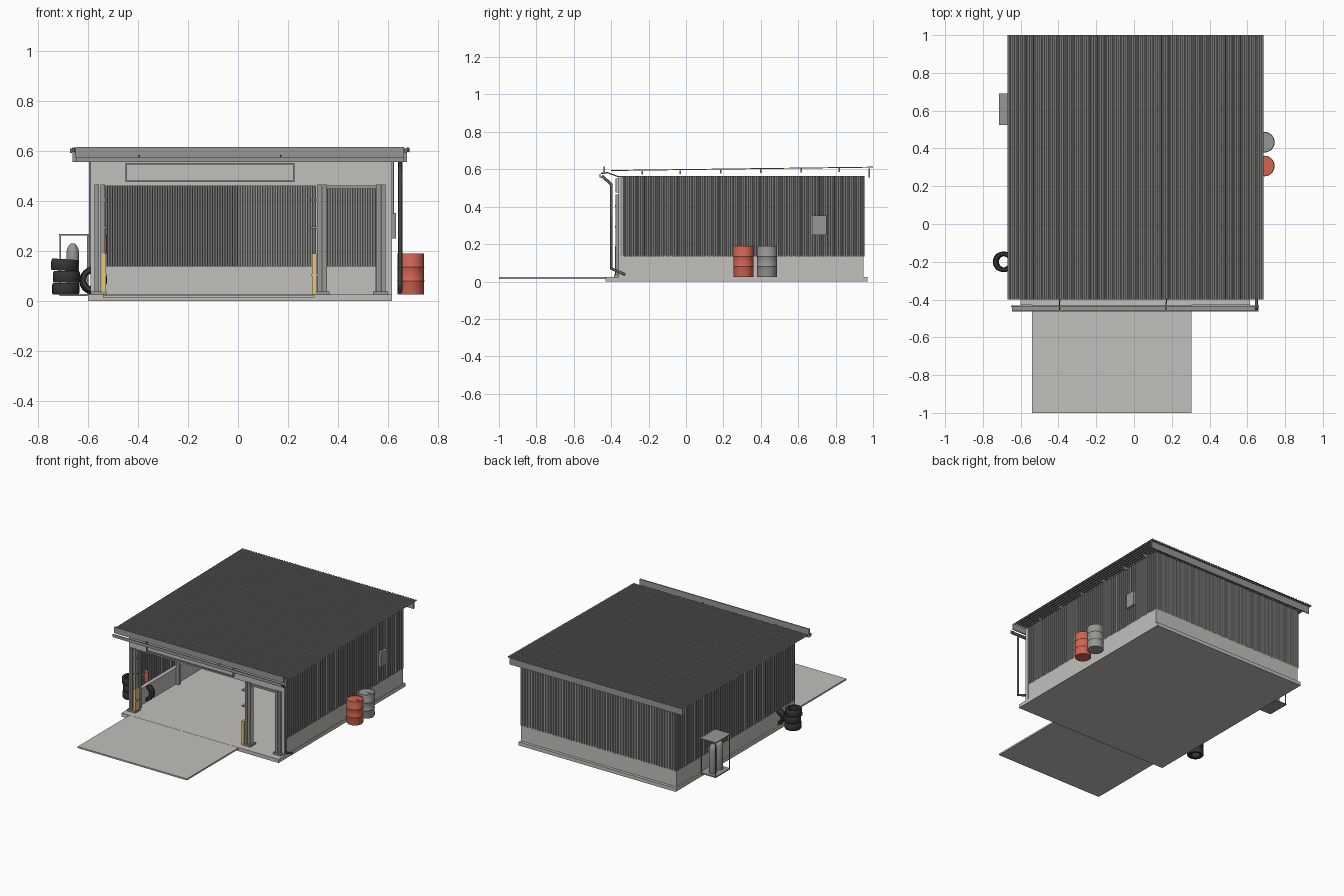
import bpy, bmesh, math
from mathutils import Vector, Matrix

cube = bpy.data.objects.get("Cube")
if cube:
    bpy.data.objects.remove(cube, do_unlink=True)


def mat(name, r, g, b):
    m = bpy.data.materials.new(name)
    m.use_nodes = True
    m.diffuse_color = (r, g, b, 1)
    m.node_tree.nodes["Principled BSDF"].inputs["Base Color"].default_value = (r, g, b, 1)
    return m


concrete = mat("concrete", 0.54, 0.53, 0.5)
cladding = mat("corrugated sheet metal", 0.3, 0.3, 0.295)
steel = mat("grey steel", 0.31, 0.31, 0.305)
dark = mat("dark steel", 0.13, 0.13, 0.13)
rubber = mat("black rubber", 0.036, 0.036, 0.037)
red = mat("red paint", 0.65, 0.13, 0.085)
yellow = mat("yellow paint", 0.78, 0.58, 0.2)


def finish(bm, name, material, smooth=False):
    me = bpy.data.meshes.new(name)
    bmesh.ops.recalc_face_normals(bm, faces=bm.faces[:])
    bm.to_mesh(me)
    bm.free()
    ob = bpy.data.objects.new(name, me)
    bpy.context.collection.objects.link(ob)
    me.materials.append(material)
    if smooth:
        bpy.ops.object.select_all(action='DESELECT')
        ob.select_set(True)
        bpy.context.view_layer.objects.active = ob
        bpy.ops.object.shade_smooth_by_angle(angle=math.radians(35))
    return ob


def box(name, xs, ys, zs, material):
    bm = bmesh.new()
    size = [b - a for a, b in (xs, ys, zs)]
    mid = [(a + b) / 2 for a, b in (xs, ys, zs)]
    bmesh.ops.create_cube(bm, size=1, matrix=Matrix.Translation(mid) @ Matrix.Diagonal((*size, 1)))
    return finish(bm, name, material)


def lathe(name, profile, loc, material, closed=False, steps=28, turn=(0, 0, 0)):
    bm = bmesh.new()
    rings = [[bm.verts.new((r * math.cos(math.tau * i / steps), r * math.sin(math.tau * i / steps), z))
              for i in range(steps)] for r, z in profile]
    pairs = list(zip(rings, rings[1:]))
    if closed:
        pairs.append((rings[-1], rings[0]))
    else:
        bm.faces.new(rings[0])
        bm.faces.new(rings[-1])
    for a, b in pairs:
        for i in range(steps):
            j = (i + 1) % steps
            bm.faces.new((a[i], a[j], b[j], b[i]))
    ob = finish(bm, name, material, True)
    ob.location = loc
    ob.rotation_euler = turn


def pipe(name, points, radius, material):
    cu = bpy.data.curves.new(name, 'CURVE')
    cu.dimensions = '3D'
    cu.bevel_depth = radius
    cu.bevel_resolution = 2
    cu.use_fill_caps = True
    sp = cu.splines.new('POLY')
    sp.points.add(len(points) - 1)
    for p, co in zip(sp.points, points):
        p.co = (*co, 1)
    cu.materials.append(material)
    ob = bpy.data.objects.new(name, cu)
    bpy.context.collection.objects.link(ob)


def sheet(name, start, along, across, out, depth):
    """Trapezoid corrugated sheet running 'along', ribs parallel to 'across'."""
    start, along, across, out = map(Vector, (start, along, across, out))
    count = round(along.length / 0.02)
    bm = bmesh.new()
    pts = []
    for i in range(count):
        for t, d in ((0, 0), (0.35, 0), (0.5, 1), (0.85, 1)):
            pts.append(start + along * ((i + t) / count) + out * depth * d)
    pts.append(start + along)
    cols = [(bm.verts.new(p), bm.verts.new(p + across)) for p in pts]
    for a, b in zip(cols, cols[1:]):
        bm.faces.new((a[0], b[0], b[1], a[1]))
    finish(bm, name, cladding)


# Floor slab and driveway
box("floor_slab", (-0.6, 0.615), (-0.43, 0.97), (0, 0.025), concrete)
box("driveway", (-0.54, 0.305), (-1, -0.43), (0.013, 0.024), concrete)

# Low concrete walls
box("low_wall_right", (-0.59, -0.565), (-0.35, 0.95), (0.025, 0.14), concrete)
box("low_wall_left", (0.585, 0.61), (-0.35, 0.95), (0.025, 0.14), concrete)
box("low_wall_back", (-0.565, 0.585), (0.925, 0.95), (0.025, 0.14), concrete)

# Corrugated cladding
sheet("cladding_right", (-0.589, -0.36, 0.135), (0, 1.315, 0), (0, 0, 0.43), (-1, 0, 0), 0.006)
sheet("cladding_left", (0.609, -0.36, 0.135), (0, 1.315, 0), (0, 0, 0.43), (1, 0, 0), 0.006)
sheet("cladding_back", (-0.59, 0.949, 0.135), (1.2, 0, 0), (0, 0, 0.43), (0, 1, 0), 0.006)

# Front wall with two openings
for name, xs, zs in (("front_lintel", (-0.59, 0.615), (0.46, 0.56)),
                     ("front_corner_right", (-0.59, -0.535), (0.025, 0.46)),
                     ("front_pier", (0.31, 0.355), (0.025, 0.46)),
                     ("front_corner_left", (0.55, 0.615), (0.025, 0.46))):
    box(name, xs, (-0.362, -0.34), zs, concrete)

# Steel columns and frames around the openings
for x in (-0.565, -0.54, 0.325, 0.346, 0.56, 0.58):
    box("front_column", (x - 0.009, x + 0.009), (-0.376, -0.335), (0.025, 0.465), steel)
for a, b in ((-0.59, -0.525), (0.31, 0.365), (0.54, 0.6)):
    box("column_base", (a, b), (-0.385, -0.325), (0.025, 0.038), steel)
box("door_header", (0.345, 0.56), (-0.37, -0.335), (0.448, 0.462), steel)
for x in (-0.535, 0.305):
    box("corner_guard", (x - 0.01, x + 0.008), (-0.38, -0.332), (0.025, 0.19), yellow)
    for z in (0.1, 0.29, 0.4):
        box("guide_bracket", (x - 0.012, x + 0.012), (-0.379, -0.333), (z, z + 0.008), steel)

# Blank fascia panel with a raised frame
box("panel", (-0.45, 0.225), (-0.368, -0.362), (0.475, 0.552), concrete)
for xs, zs in (((-0.45, 0.225), (0.475, 0.481)), ((-0.45, 0.225), (0.546, 0.552)),
               ((-0.45, -0.444), (0.475, 0.552)), ((0.219, 0.225), (0.475, 0.552))):
    box("panel_frame", xs, (-0.376, -0.362), zs, steel)

# Interior portal frames
for y in (-0.3, 0.13, 0.55, 0.9):
    for x in (-0.553, 0.573):
        box("frame_column", (x - 0.011, x + 0.011), (y - 0.01, y + 0.01), (0.025, 0.55), steel)
    box("frame_beam", (-0.56, 0.58), (y - 0.01, y + 0.01), (0.53, 0.565), steel)

# Sloping roof, purlins, fascias
sheet("roof", (-0.67, -0.4, 0.591), (1.355, 0, 0), (0, 1.4, 0.018), (0, 0, 1), 0.005)
for y in (-0.235, -0.03, 0.185, 0.4, 0.615, 0.82):
    top = 0.59 + (y + 0.4) * 0.0128
    box("purlin", (-0.59, 0.61), (y - 0.004, y + 0.004), (top - 0.02, top), steel)
box("back_fascia", (-0.66, 0.675), (0.976, 0.984), (0.556, 0.605), steel)
box("front_fascia", (-0.65, 0.662), (-0.44, -0.432), (0.574, 0.616), steel)

# Gutter, its brackets and the downpipe
box("gutter_floor", (-0.646, 0.66), (-0.458, -0.434), (0.555, 0.56), steel)
box("gutter_lip", (-0.646, 0.66), (-0.462, -0.456), (0.555, 0.576), steel)
for x in (-0.395, 0.17):
    pipe("gutter_bracket", [(x + 0.01, -0.36, 0.56), (x, -0.42, 0.582), (x, -0.455, 0.578)], 0.003, dark)
pipe("downpipe", [(0.648, -0.45, 0.565), (0.648, -0.4, 0.52), (0.648, -0.4, 0.07),
                  (0.648, -0.325, 0.037)], 0.008, dark)

# Electrical box and conduit
box("meter_box", (0.61, 0.632), (0.675, 0.75), (0.25, 0.352), steel)
pipe("conduit", [(0.62, 0.712, 0.35), (0.62, 0.712, 0.565)], 0.003, steel)

# Ribbed drums
drum = [(0.0525, 0), (0.0535, 0.004)]
for z in (0.055, 0.11):
    drum += [(0.053, z - 0.003), (0.0545, z), (0.053, z + 0.003)]
drum += [(0.0535, 0.161), (0.0525, 0.165), (0.049, 0.165), (0.049, 0.161)]
for y, colour, name in ((0.307, red, "red_drum"), (0.433, steel, "grey_drum")):
    lathe(name, drum, (0.69, y, 0.025), colour)
    lathe(name + "_cap", [(0.01, 0), (0.01, 0.005)], (0.712, y, 0.185), colour, steps=12)

# Stacked tyres and one leaning tyre
tyre = [(0.03, 0.005), (0.036, 0), (0.05, 0), (0.054, 0.006), (0.054, 0.04),
        (0.05, 0.046), (0.036, 0.046), (0.03, 0.041)]
for i, (dx, tilt) in enumerate(((0, 0), (0.003, 0), (-0.006, 0.06))):
    lathe("stacked_tyre", tyre, (-0.688 + dx, -0.2, 0.025 + 0.048 * i), rubber, True, turn=(0, tilt, 0))
lathe("leaning_tyre", tyre, (-0.582, -0.165, 0.079), rubber, True, turn=(math.radians(82), 0, 0.15))

# Gas bottle cage
box("cage_base", (-0.713, -0.59), (0.53, 0.69), (0.02, 0.028), steel)
box("cage_roof", (-0.715, -0.59), (0.525, 0.692), (0.262, 0.268), steel)
for x in (-0.71, -0.6):
    for y in (0.533, 0.687):
        box("cage_post", (x - 0.0025, x + 0.0025), (y - 0.0025, y + 0.0025), (0.025, 0.265), steel)
bottle = [(0.023, 0), (0.025, 0.005), (0.025, 0.168), (0.022, 0.182), (0.015, 0.195), (0.008, 0.202)]
for y in (0.575, 0.645):
    lathe("gas_bottle", bottle, (-0.66, y, 0.028), steel, steps=20)

# Fire extinguisher on the inner wall
lathe("fire_extinguisher", [(0.014, 0), (0.014, 0.07), (0.006, 0.08), (0.006, 0.092)],
      (-0.538, -0.24, 0.19), red, steps=16)
box("extinguisher_bracket", (-0.57, -0.545), (-0.25, -0.23), (0.22, 0.24), dark)
